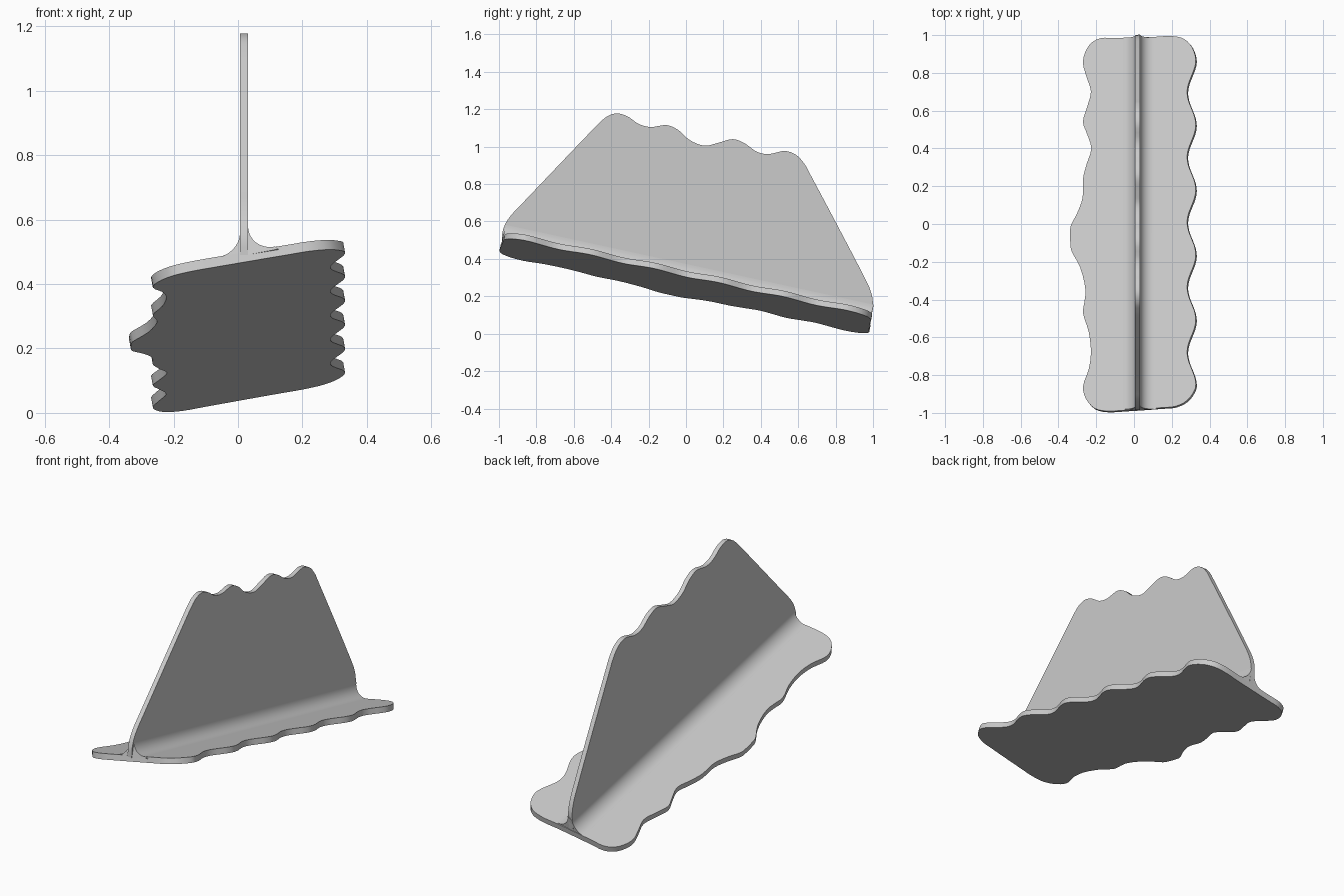
import bpy
import math
from mathutils import Vector

if "Cube" in bpy.data.objects:
    bpy.data.objects.remove(bpy.data.objects["Cube"])

SLOPE_X, SLOPE_Y, BASE_Z, THICK = 0.185, -0.217, 0.25, 0.03
NORMAL = Vector((-SLOPE_X, -SLOPE_Y, 1.0))

grey = bpy.data.materials.new("light_grey")
grey.diffuse_color = (0.6, 0.6, 0.6, 1.0)
grey.use_nodes = True
grey.node_tree.nodes["Principled BSDF"].inputs["Base Color"].default_value = grey.diffuse_color


def plane_z(x, y):
    """Height of the plate's underside."""
    return BASE_Z + SLOPE_X * x + SLOPE_Y * y


def smooth_path(pts, closed=False, steps=4):
    """Centripetal spline through 2D points."""
    p = [Vector(q) for q in pts]
    n = len(p)
    if closed:
        ext = [p[-1]] + p + [p[0], p[1]]
    else:
        ext = [2 * p[0] - p[1]] + p + [2 * p[-1] - p[-2]]
    out = []
    for i in range(len(ext) - 3):
        a, b, c, d = ext[i:i + 4]
        t1 = (b - a).length ** 0.5
        t2 = t1 + (c - b).length ** 0.5
        t3 = t2 + (d - c).length ** 0.5
        for k in range(steps):
            t = t1 + (t2 - t1) * k / steps
            a1 = a.lerp(b, t / t1)
            a2 = b.lerp(c, (t - t1) / (t2 - t1))
            a3 = c.lerp(d, (t - t2) / (t3 - t2))
            b1 = a1.lerp(a2, t / t2)
            b2 = a2.lerp(a3, (t - t1) / (t3 - t1))
            out.append(b1.lerp(b2, (t - t1) / (t2 - t1)))
    if not closed:
        out.append(p[-1])
    return out


def prism(name, ring_a, ring_b):
    """Solid between two matching rings of points."""
    n = len(ring_a)
    faces = [list(range(n))[::-1], list(range(n, 2 * n))]
    faces += [[i, (i + 1) % n, n + (i + 1) % n, n + i] for i in range(n)]
    mesh = bpy.data.meshes.new(name)
    mesh.from_pydata([tuple(v) for v in ring_a + ring_b], [], faces)
    mesh.materials.append(grey)
    obj = bpy.data.objects.new(name, mesh)
    bpy.context.collection.objects.link(obj)
    bpy.ops.object.select_all(action='DESELECT')
    obj.select_set(True)
    bpy.context.view_layer.objects.active = obj
    bpy.ops.object.mode_set(mode='EDIT')
    bpy.ops.mesh.select_all(action='SELECT')
    bpy.ops.mesh.normals_make_consistent(inside=False)
    bpy.ops.object.mode_set(mode='OBJECT')
    bpy.ops.object.shade_smooth_by_angle(angle=math.radians(35))
    return obj


# Tilted base plate: regular scallops on the right, irregular ones on the left
right_edge = [(0.304 + 0.023 * math.cos(math.tau * (y - 0.87) / 0.344), y)
              for y in [-0.86 + 1.73 * i / 40 for i in range(41)]]
back_end = [(0.308, 0.935), (0.265, 0.98), (0.2, 0.995), (0.1, 0.99),
            (-0.1, 0.985), (-0.18, 0.983)]
left_edge = [(-0.23, 0.955), (-0.26, 0.905), (-0.27, 0.85), (-0.25, 0.775),
             (-0.228, 0.7), (-0.25, 0.615), (-0.27, 0.54), (-0.25, 0.48),
             (-0.226, 0.4), (-0.25, 0.32), (-0.27, 0.24), (-0.272, 0.14),
             (-0.3, 0.06), (-0.333, -0.005), (-0.338, -0.03), (-0.335, -0.125),
             (-0.33, -0.145), (-0.285, -0.23), (-0.257, -0.35), (-0.262, -0.41),
             (-0.27, -0.47), (-0.24, -0.57), (-0.228, -0.68), (-0.24, -0.77),
             (-0.27, -0.86), (-0.255, -0.925), (-0.21, -0.975)]
front_end = [(-0.15, -0.99), (-0.05, -0.986), (0.15, -0.972), (0.22, -0.965),
             (0.28, -0.935), (0.315, -0.89)]
outline = smooth_path(right_edge + back_end + left_edge + front_end, closed=True, steps=3)
lower, upper = [], []
for x, y in outline:
    bx, by = x + SLOPE_X * THICK, y + SLOPE_Y * THICK
    low = Vector((bx, by, plane_z(bx, by)))
    lower.append(low)
    upper.append(low + NORMAL * THICK)
prism("base_plate", lower, upper)

# Upright fin with wavy crest
fin_top = [(-0.985, 0.49), (-0.982, 0.54), (-0.962, 0.595), (-0.925, 0.645), (-0.88, 0.692),
           (-0.5, 1.09), (-0.46, 1.13), (-0.42, 1.163), (-0.37, 1.178),
           (-0.315, 1.163), (-0.25, 1.12), (-0.19, 1.105), (-0.1, 1.115),
           (-0.04, 1.088), (0.02, 1.035), (0.1, 1.005), (0.17, 1.02),
           (0.25, 1.04), (0.31, 1.02), (0.38, 0.972), (0.44, 0.96),
           (0.53, 0.977), (0.59, 0.955), (0.635, 0.905), (0.66, 0.86),
           (0.965, 0.28), (0.985, 0.235), (0.997, 0.19), (0.998, 0.14), (0.985, 0.06)]
profile = smooth_path(fin_top)
FIN_L, FIN_R = 0.006, 0.031
prism("fin", [Vector((FIN_L, y, z)) for y, z in profile],
      [Vector((FIN_R, y, z)) for y, z in profile])

# Concave fillet joining the fin to the plate: (x, height above plate top)
section = [(-0.07, -0.01)]
for side, edge, size in ((-1, FIN_L, 0.065), (1, FIN_R, 0.085)):
    arc = []
    for i in range(11):
        a = math.radians(9 * i)
        arc.append((edge + side * size * (1 - math.sin(a)), size * (1 - math.cos(a))))
    section += arc if side < 0 else arc[::-1]
section.append((0.125, -0.01))


def fillet_ring(y_end):
    ring = []
    for x, h in section:
        y = y_end - SLOPE_Y * h
        ring.append(Vector((x, y, plane_z(x, y) + THICK * 1.07 + h)))
    return ring


prism("fin_fillet", fillet_ring(-0.981), fillet_ring(0.985))
